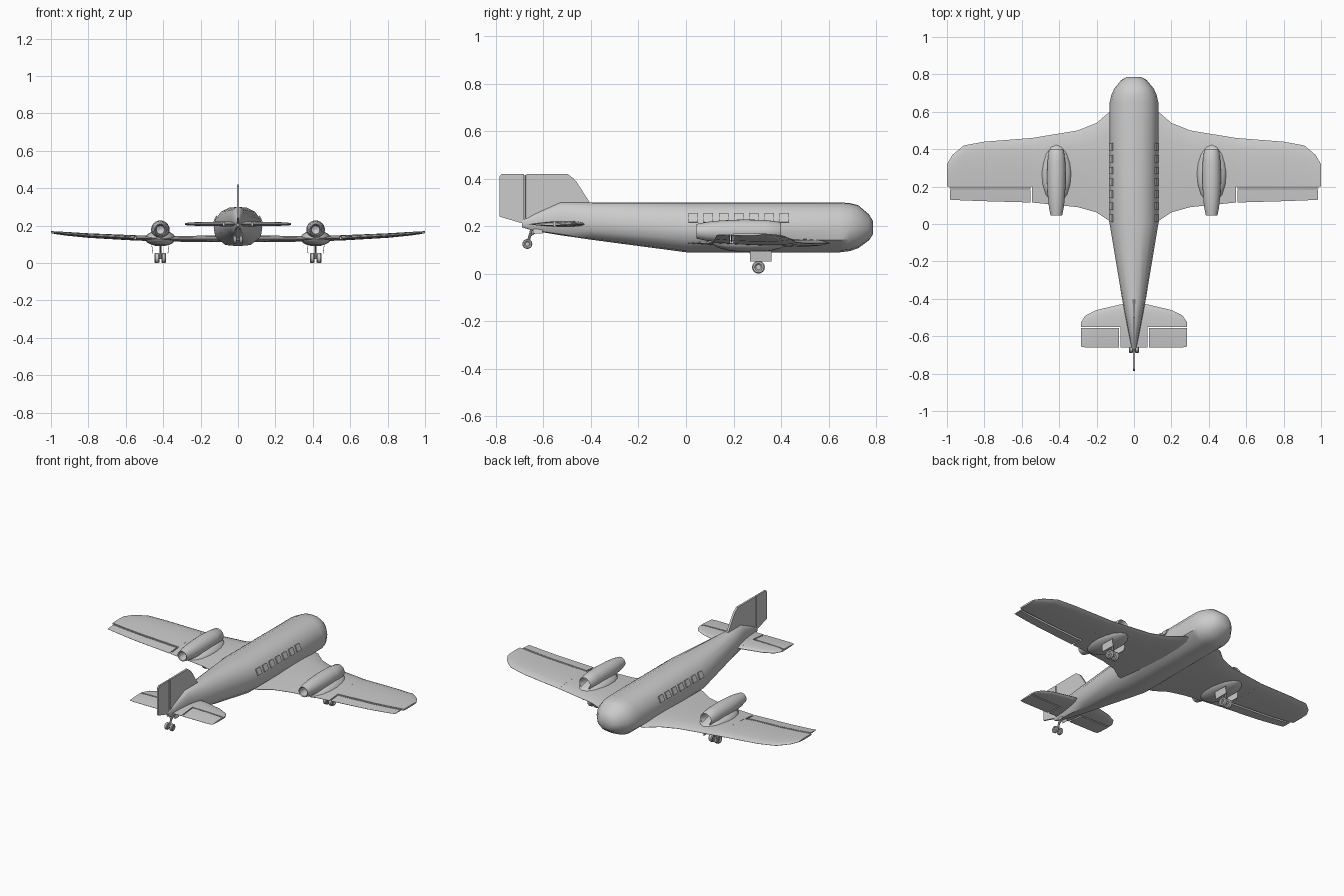
import bpy, bmesh
from math import pi, sin, cos
from mathutils import Matrix, Vector

if "Cube" in bpy.data.objects:
    bpy.data.objects.remove(bpy.data.objects["Cube"])


def finish(name, bm, mirror=False, angle=35):
    bmesh.ops.recalc_face_normals(bm, faces=bm.faces)
    me = bpy.data.meshes.new(name)
    bm.to_mesh(me)
    bm.free()
    ob = bpy.data.objects.new(name, me)
    bpy.context.collection.objects.link(ob)
    bpy.ops.object.select_all(action='DESELECT')
    ob.select_set(True)
    bpy.context.view_layer.objects.active = ob
    if angle:
        bpy.ops.object.shade_smooth_by_angle(angle=angle * pi / 180)
    if mirror:
        ob.modifiers.new("Mirror", 'MIRROR').use_mirror_merge = False
    return ob


def loft(name, rings, mirror=False, angle=35):
    bm = bmesh.new()
    vs = [[bm.verts.new(p) for p in r] for r in rings]
    n = len(vs[0])
    for a, b in zip(vs, vs[1:]):
        for i in range(n):
            j = (i + 1) % n
            bm.faces.new((a[i], a[j], b[j], b[i]))
    bm.faces.new(vs[0])
    bm.faces.new(vs[-1])
    return finish(name, bm, mirror, angle)


def lathe(name, centre, profile, n=20, mirror=False, axis='Y'):
    rings = []
    for d, r in profile:
        ring = []
        for k in range(n):
            a = 2 * pi * k / n
            u, v = r * cos(a), r * sin(a)
            p = Vector((u, d, v)) if axis == 'Y' else Vector((d, u, v))
            ring.append(p + Vector(centre))
        rings.append(ring)
    return loft(name, rings, mirror)


def plate(name, outline, half):
    # side-view outline (y, z) given a thickness across x
    return loft(name, [[(x, y, z) for y, z in outline] for x in (-half, half)], angle=0)


def box(name, centre, size, mirror=False, tilt=0):
    bm = bmesh.new()
    m = Matrix.Translation(centre) @ Matrix.Rotation(tilt, 4, 'Y') @ Matrix.Diagonal((*size, 1))
    bmesh.ops.create_cube(bm, size=1, matrix=m)
    return finish(name, bm, mirror, 0)


def rod(name, a, b, r, mirror=False):
    a, b = Vector(a), Vector(b)
    bm = bmesh.new()
    m = Matrix.Translation((a + b) / 2) @ (b - a).to_track_quat('Z', 'Y').to_matrix().to_4x4()
    bmesh.ops.create_cone(bm, cap_ends=True, segments=10, radius1=r, radius2=r,
                          depth=(b - a).length, matrix=m)
    return finish(name, bm, mirror)


def section(x, le, te, z, t, f0=0.0, f1=1.0):
    # wing section between chord fractions f0 and f1
    fs = [f0 + (f1 - f0) * k for k in (0, .06, .2, .4, .7, 1)]
    th = lambda f: t * (2.6 * f ** .5 * (1 - f) + .06) / 2
    up = [(x, le + (te - le) * f, z + th(f) * 1.1) for f in fs]
    lo = [(x, le + (te - le) * f, z - th(f) * .9) for f in reversed(fs)]
    return up + lo


# Fuselage
half = [(0, .30), (.045, .297), (.09, .275), (.12, .235), (.13, .19), (.122, .142), (.068, .097), (0, .09)]
prof = half + [(-x, z) for x, z in reversed(half[1:-1])]
stations = [(.787, .28, .165, .222), (.77, .52, .14, .25), (.725, .81, .107, .288), (.69, .93, .095, .297),
            (.65, 1, .09, .30), (.0, 1, .09, .30), (-.4, .49, .143, .30), (-.53, .30, .162, .30),
            (-.64, .13, .18, .25), (-.69, .05, .195, .225)]
loft("fuselage", [[(x * w, y, lo + (z - .09) / .21 * (hi - lo)) for x, z in prof]
                  for y, w, lo, hi in stations], angle=38)

# Cabin windows
for k in range(7):
    box(f"window_{k + 1}", (.1225, .03 + k * .064, .235), (.006, .04, .04), True, -.42)

# Wings with separate ailerons
wing = [(0, .62, -.02, .128, .034), (.13, .60, .015, .128, .034), (.2, .54, .062, .128, .032),
        (.3, .50, .09, .128, .03), (.545, .46, .115, .133, .027), (.8, .44, .122, .146, .023),
        (.91, .42, .126, .155, .019), (.97, .37, .129, .161, .015), (1.0, .32, .131, .165, .01)]
cut = lambda s, y: (s[1] - y) / (s[1] - s[2])
loft("wing", [section(*s) for s in wing[:5]] + [section(*s, f1=cut(s, .2)) for s in wing[4:]], True)
ail = [(.553,) + wing[4][1:]] + wing[5:8] + [(.985, .345, .13, .163, .012)]
loft("aileron", [section(*s, f0=cut(s, .185)) for s in ail], True)
rod("aileron_hinge", (.55, .192, .136), (.985, .192, .164), .003, True)

# Engine nacelles with open intake and exhaust, and fairings beneath
E = .415
lathe("engine_nacelle", (E, 0, .178),
      [(.31, .012), (.32, .026), (.39, .031), (.40, .036), (.395, .04), (.33, .048), (.24, .05),
       (.15, .046), (.09, .04), (.045, .031), (.048, .026), (.10, .022), (.11, .004)], 24, True)
bm = bmesh.new()
bmesh.ops.create_uvsphere(bm, u_segments=16, v_segments=10, radius=1,
                          matrix=Matrix.Translation((E, .27, .132)) @ Matrix.Diagonal((.082, .16, .042, 1)))
finish("engine_fairing", bm, True)


def wheel(name, c, r, w):
    lathe(name, c, [(-w * .3, r * .4), (-w * .5, r * .6), (-w * .5, r * .85), (-w * .3, r),
                    (w * .3, r), (w * .5, r * .85), (w * .5, r * .6), (w * .3, r * .4)], 16, True, 'X')


# Main landing gear
Y = .305
for s, tag in ((-1, "inner"), (1, "outer")):
    wheel(f"main_wheel_{tag}", (E + s * .0185, Y, .027), .027, .025)
    box(f"gear_door_{tag}", (E + s * .043, .315, .073), (.003, .092, .044), True, s * .12)
rod("main_axle", (E - .03, Y, .027), (E + .03, Y, .027), .005, True)
rod("main_strut", (E, Y, .027), (E, Y, .11), .006, True)
rod("main_brace", (E, Y, .05), (E, .25, .11), .004, True)

# Tail landing gear
wheel("tail_wheel", (.017, -.668, .125), .021, .017)
rod("tail_axle", (-.024, -.668, .125), (.024, -.668, .125), .004)
rod("tail_strut", (0, -.668, .125), (0, -.645, .20), .006)
rod("tail_brace", (0, -.655, .16), (0, -.61, .19), .004)
for s, tag in ((-1, "left"), (1, "right")):
    box(f"tail_gear_door_{tag}", (s * .016, -.625, .178), (.003, .04, .02), False, -s * .3)

# Fin and rudder
plate("fin", [(-.40, .292), (-.46, .385), (-.475, .402), (-.50, .42), (-.672, .42), (-.672, .205), (-.58, .205)], .006)
plate("rudder", [(-.682, .42), (-.776, .42), (-.785, .41), (-.785, .24), (-.69, .212), (-.682, .225)], .005)
rod("rudder_hinge", (0, -.677, .215), (0, -.677, .415), .004)

# Tailplane and elevators
tail = [(0, -.42, -.66, .208, .024), (.072, -.43, -.66, .208, .024), (.2, -.46, -.66, .208, .02),
        (.26, -.49, -.66, .208, .016), (.283, -.525, -.655, .208, .01)]
loft("tailplane", [section(*s) for s in tail[:2]] + [section(*s, f1=cut(s, -.55)) for s in tail[1:]], True)
loft("elevator", [section(*s, f0=cut(s, -.557)) for s in [(.08, -.43, -.66, .208, .026)] + tail[2:]], True)
